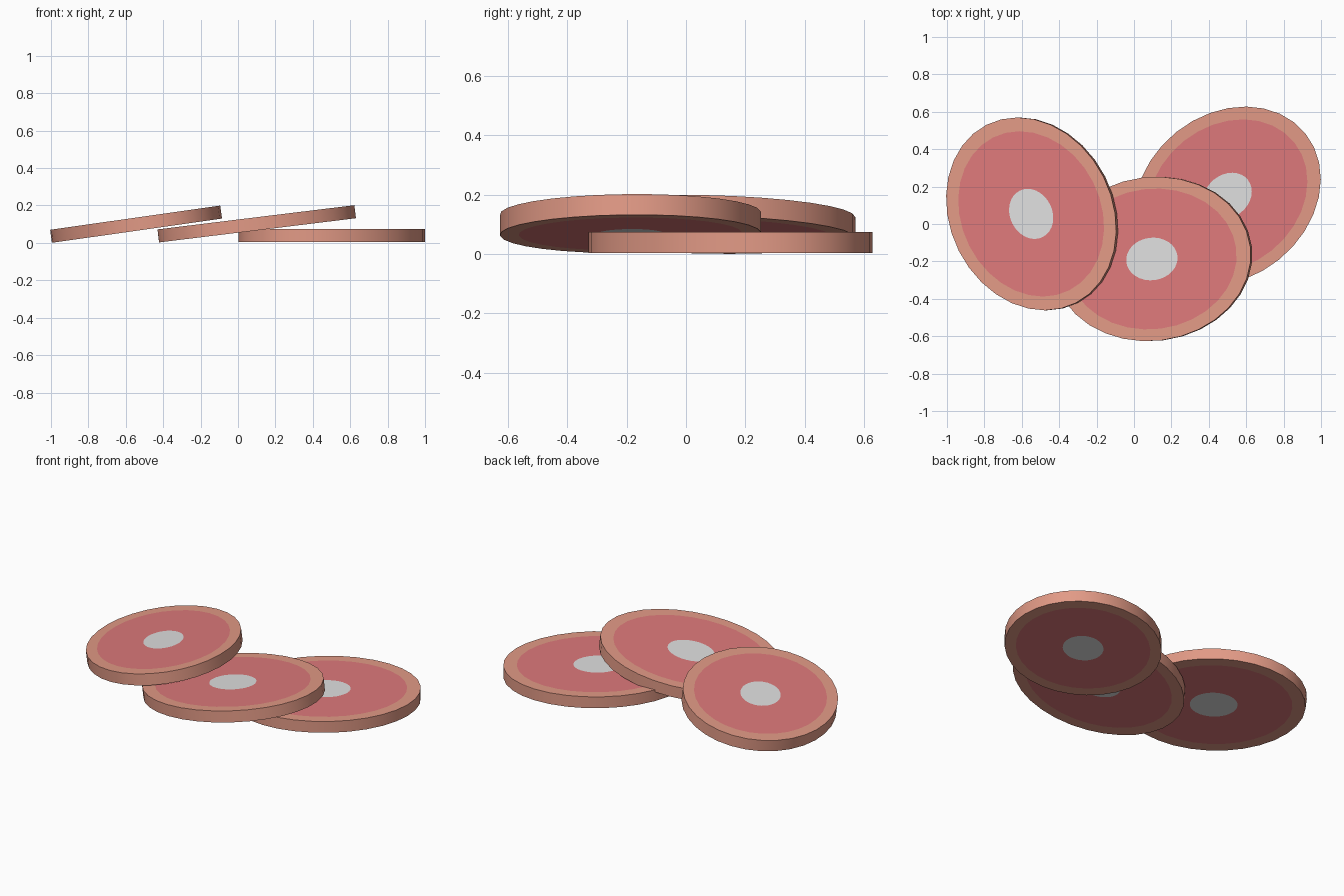
import bpy, bmesh, math
from mathutils import Matrix

if "Cube" in bpy.data.objects:
    bpy.data.objects.remove(bpy.data.objects["Cube"])

SEG = 32
A, B, T = 0.534, 0.438, 0.07      # semi axes and thickness of a slice
SCALES = (1.0, 0.857, 0.26)       # rind edge, meat edge, centre edge


def srgb(*c):
    return tuple(((v / 255 + 0.055) / 1.055) ** 2.4 for v in c) + (1.0,)


def material(name, color):
    m = bpy.data.materials.new(name)
    m.diffuse_color = color
    m.use_nodes = True
    m.node_tree.nodes["Principled BSDF"].inputs["Base Color"].default_value = m.diffuse_color
    return m


mats = [material("rind", srgb(226, 154, 134)),
        material("meat", srgb(222, 121, 123)),
        material("pale_centre", srgb(224, 224, 224))]


def slice_part(name, loc, spin, tilt):
    bm = bmesh.new()

    def ring(s, z):
        return [bm.verts.new((A * s * math.cos(2 * math.pi * i / SEG),
                              B * s * math.sin(2 * math.pi * i / SEG), z)) for i in range(SEG)]

    def bridge(r0, r1, mat):
        for i in range(SEG):
            j = (i + 1) % SEG
            bm.faces.new((r0[i], r0[j], r1[j], r1[i])).material_index = mat

    top = [ring(s, T / 2) for s in SCALES]
    bot = [ring(s, -T / 2) for s in SCALES]
    # rim, then rind band, meat band and pale centre on both faces
    bridge(bot[0], top[0], 0)
    for rings in (top, bot):
        bridge(rings[0], rings[1], 0)
        bridge(rings[1], rings[2], 1)
        bm.faces.new(rings[2]).material_index = 2
    bmesh.ops.recalc_face_normals(bm, faces=bm.faces)
    # spin in plane, then lean towards the left
    bm.transform(Matrix.Rotation(math.radians(-tilt), 4, 'Y')
                 @ Matrix.Rotation(math.radians(spin), 4, 'Z'))
    me = bpy.data.meshes.new(name)
    bm.to_mesh(me)
    bm.free()
    for m in mats:
        me.materials.append(m)
    ob = bpy.data.objects.new(name, me)
    ob.location = loc
    bpy.context.collection.objects.link(ob)
    bpy.ops.object.select_all(action='DESELECT')
    ob.select_set(True)
    bpy.context.view_layer.objects.active = ob
    bpy.ops.object.shade_smooth_by_angle(angle=math.radians(35))


slice_part("right_slice", (0.5, 0.15, 0.039), 38.7, 0)
slice_part("middle_slice", (0.10, -0.187, 0.102), 7, 7.0)
slice_part("left_slice", (-0.545, 0.054, 0.100), 117, 8.1)
